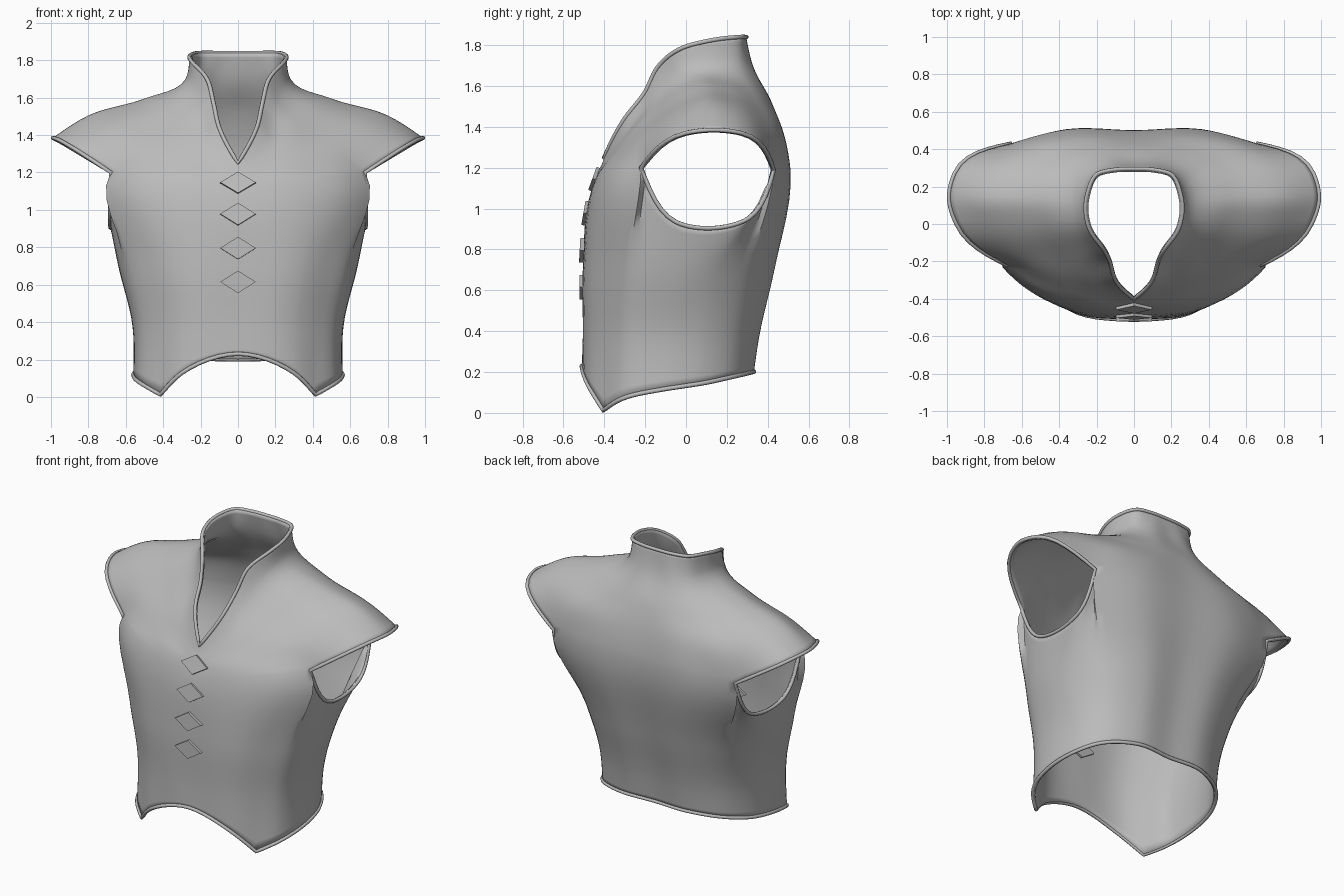
import bpy, bmesh, math
from mathutils import Vector

cube = bpy.data.objects.get("Cube")
if cube:
    bpy.data.objects.remove(cube, do_unlink=True)

grey = bpy.data.materials.new("cloth grey")
grey.use_nodes = True
grey.diffuse_color = (0.5, 0.5, 0.5, 1)
grey.node_tree.nodes["Principled BSDF"].inputs["Base Color"].default_value = (0.5, 0.5, 0.5, 1)

STEPS = 6                      # samples between neighbouring control points
FRONT_ARM, BACK_ARM = 3, 7     # control columns at the armhole corners
TIP = 2                        # control column at the pointed hem corner


def flip(p):
    return Vector((-p.x, p.y, p.z))


def spline(points, steps=STEPS, mirror_start=False, mirror_end=False):
    """Smooth curve through the points, optionally smooth across the mirror plane."""
    pts = list(points)
    if mirror_start:
        pts.insert(0, flip(pts[1]))
    if mirror_end:
        pts.append(flip(pts[-2]))
    gaps = [max((b - a).length, 1e-6) for a, b in zip(pts, pts[1:])]
    slopes = [(b - a) / g for a, b, g in zip(pts, pts[1:], gaps)]
    tangents = [(s * h + t * g) / (g + h)
                for s, t, g, h in zip(slopes, slopes[1:], gaps, gaps[1:])]
    if tangents:
        first = slopes[0] * 1.5 - tangents[0] * 0.5
        last = slopes[-1] * 1.5 - tangents[-1] * 0.5
    else:
        first = last = slopes[0]
    tangents = [first] + tangents + [last]
    start = 1 if mirror_start else 0
    stop = len(pts) - (2 if mirror_end else 1)
    out = [pts[start].copy()]
    for i in range(start, stop):
        for k in range(1, steps + 1):
            t = k / steps
            a = (1 + 2 * t) * (1 - t) ** 2
            b = t * (1 - t) ** 2
            c = t * t * (t - 1)
            out.append(pts[i] * a + tangents[i] * gaps[i] * b
                       + pts[i + 1] * (1 - a) + tangents[i + 1] * gaps[i] * c)
    return out


def line(points, breaks=(), vee=False):
    """Half outline from centre front to centre back, with corners at the breaks."""
    pts = [Vector(p) for p in points]
    stops = [0, *breaks, len(pts) - 1]
    out = []
    for a, b in zip(stops, stops[1:]):
        part = spline(pts[a:b + 1], mirror_start=(a == 0 and not vee),
                      mirror_end=(b == len(pts) - 1))
        out += part[1:] if out else part
    return out


# Torso cross-section, scaled to each waist ring
section = [(0, -1), (.53, -.92), (.74, -.75), (.92, -.53), (1, -.06),
           (.99, .17), (.95, .4), (.8, .73), (.42, .98), (0, .97)]


def ring(width, front, back, heights):
    mid, half = (front + back) / 2, (back - front) / 2
    return [(x * width, mid + y * half, z) for (x, y), z in zip(section, heights)]


hem = line(ring(.56, -.51, .335, [.23, .13, .012, .07, .115, .13, .145, .175, .2, .2]), [TIP])
waist = line(ring(.563, -.505, .36, [.37] * 10))
ribs = line(ring(.64, -.505, .435, [.7] * 10))

# Chest line dips under the arm; the cap line rises over it
chest_points = [(0, -.46, 1.1), (.36, -.41, 1.15), (.54, -.33, 1.18), (.68, -.22, 1.2),
                (.685, -.05, .935), (.68, .14, .905), (.675, .31, .955),
                (.66, .43, 1.19), (.36, .505, 1.2), (0, .5, 1.2)]
cap_points = list(chest_points)
cap_points[4:7] = [(.95, 0, 1.37), (.99, .14, 1.385), (.96, .27, 1.37)]
corners = [FRONT_ARM, BACK_ARM]
chest = line(chest_points, corners)
cap = line(cap_points, corners)

yoke = line([(0, -.445, 1.14), (.28, -.4, 1.2), (.42, -.32, 1.26), (.55, -.23, 1.32),
             (.76, 0, 1.47), (.8, .13, 1.505), (.78, .25, 1.48),
             (.57, .42, 1.38), (.3, .475, 1.37), (0, .47, 1.37)])
shoulder = line([(0, -.43, 1.18), (.2, -.36, 1.27), (.29, -.28, 1.36), (.37, -.18, 1.44),
                 (.47, .01, 1.57), (.5, .12, 1.595), (.49, .22, 1.58),
                 (.39, .35, 1.53), (.2, .41, 1.52), (0, .415, 1.53)])
collar_base = line([(0, -.415, 1.21), (.15, -.31, 1.37), (.19, -.21, 1.48), (.22, -.13, 1.58),
                    (.27, 0, 1.68), (.28, .09, 1.7), (.275, .17, 1.7),
                    (.23, .27, 1.7), (.14, .32, 1.7), (0, .325, 1.7)])
neck = line([(0, -.4, 1.25), (.1, -.3, 1.44), (.13, -.2, 1.57), (.16, -.14, 1.69),
             (.245, -.01, 1.79), (.26, .08, 1.815), (.25, .16, 1.83),
             (.2, .265, 1.84), (.11, .29, 1.84), (0, .295, 1.84)], vee=True)

lower = [hem, waist, ribs, chest]
upper = [cap, yoke, shoulder, collar_base, neck]
first_arm, last_arm = FRONT_ARM * STEPS, BACK_ARM * STEPS


def finish(obj, angle=40):
    obj.data.materials.clear()
    obj.data.materials.append(grey)
    bpy.ops.object.select_all(action='DESELECT')
    obj.select_set(True)
    bpy.context.view_layer.objects.active = obj
    bpy.ops.object.shade_smooth_by_angle(angle=math.radians(angle))


def add_mesh(name, bm):
    mesh = bpy.data.meshes.new(name)
    bm.to_mesh(mesh)
    bm.free()
    obj = bpy.data.objects.new(name, mesh)
    bpy.context.collection.objects.link(obj)
    return obj


# Vest shell: vertical splines, split at the armholes
lower_columns, upper_columns = [], []
for i in range(len(hem)):
    below, above = [l[i] for l in lower], [l[i] for l in upper]
    if first_arm < i < last_arm:
        lower_columns.append(spline(below))
        upper_columns.append(spline(above))
    else:
        whole = spline(below + above[1:])
        cut = (len(lower) - 1) * STEPS
        lower_columns.append(whole[:cut + 1])
        upper_columns.append(whole[cut:])

bm = bmesh.new()
for columns in (lower_columns, upper_columns):
    for mirrored in (False, True):
        grid = [[bm.verts.new(flip(p) if mirrored else p) for p in c] for c in columns]
        for a, b in zip(grid, grid[1:]):
            for j in range(len(a) - 1):
                quad = [a[j], b[j], b[j + 1], a[j + 1]]
                bm.faces.new(quad[::-1] if mirrored else quad)
bmesh.ops.remove_doubles(bm, verts=bm.verts, dist=0.0005)
vest = add_mesh("vest_shell", bm)
wall = vest.modifiers.new("cloth thickness", 'SOLIDIFY')
wall.thickness = 0.016
wall.offset = -1
finish(vest, 60)


# Rolled trim along every open edge
def trim(name, loop):
    curve = bpy.data.curves.new(name, 'CURVE')
    curve.dimensions = '3D'
    curve.bevel_depth = 0.011
    curve.bevel_resolution = 2
    path = curve.splines.new('POLY')
    path.points.add(len(loop) - 1)
    for point, p in zip(path.points, loop):
        point.co = (*p, 1)
    path.use_cyclic_u = True
    obj = bpy.data.objects.new(name, curve)
    bpy.context.collection.objects.link(obj)
    bpy.ops.object.select_all(action='DESELECT')
    obj.select_set(True)
    bpy.context.view_layer.objects.active = obj
    bpy.ops.object.convert(target='MESH')
    finish(bpy.context.object, 60)


for name, edge in (("hem_trim", hem), ("neck_trim", neck)):
    trim(name, edge + [flip(p) for p in edge[-2:0:-1]])
armhole = chest[first_arm:last_arm + 1] + cap[last_arm - 1:first_arm:-1]
trim("left_armhole_trim", armhole)
trim("right_armhole_trim", [flip(p) for p in armhole])

# Diamond buttons set through the front, leaning with the chest
for number, (z, y, lean) in enumerate([(1.14, -.437, 20), (.975, -.48, 10),
                                       (.795, -.498, 3), (.615, -.499, 0)], 1):
    bm = bmesh.new()
    bmesh.ops.create_cone(bm, cap_ends=True, segments=4, radius1=1, radius2=1, depth=.045)
    bmesh.ops.scale(bm, vec=(.095, .06, 1), verts=bm.verts)
    button = add_mesh(f"diamond_button_{number}", bm)
    button.location = (0, y, z)
    button.rotation_euler.x = math.radians(90 - lean)
    finish(button, 20)
